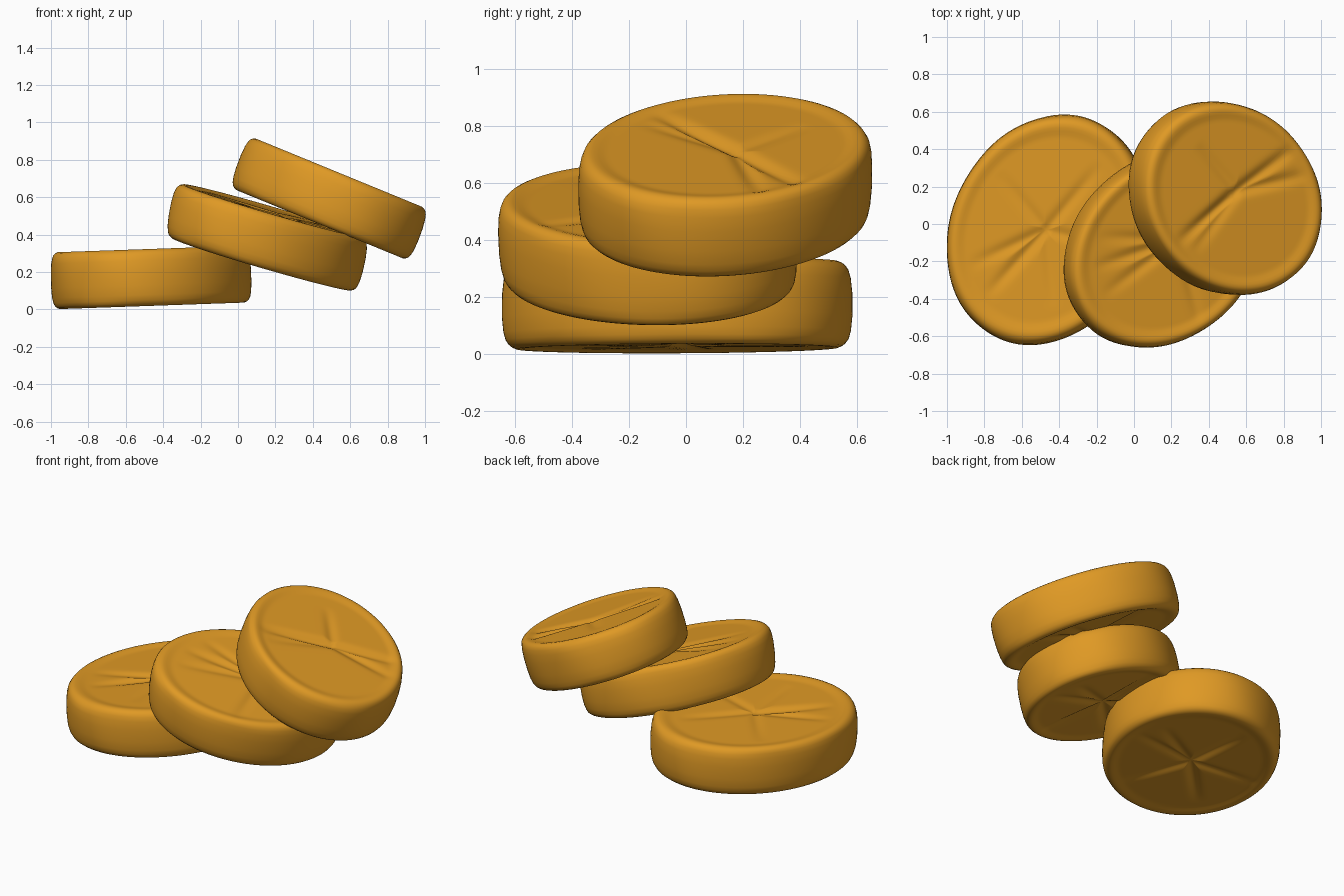
import bpy, bmesh, math
from mathutils import Matrix, Vector

if "Cube" in bpy.data.objects:
    bpy.data.objects.remove(bpy.data.objects["Cube"])

ochre = bpy.data.materials.new("ochre")
ochre.diffuse_color = (0.74, 0.32, 0.018, 1)
ochre.use_nodes = True
ochre.node_tree.nodes["Principled BSDF"].inputs["Base Color"].default_value = ochre.diffuse_color

SEG = 160


def seg_dist(p, a, b):
    """Distance from p to segment ab, and position along it (0..1)."""
    d = b - a
    t = max(0.0, min(1.0, (p - a).dot(d) / d.length_squared))
    return (p - a - d * t).length, t


def crease_height(p, hub, creases):
    """Soft folds running from the hub; the deepest fold wins."""
    z = 0.0
    for ang, length, depth in creases:
        a = math.radians(ang)
        end = hub + Vector((math.cos(a), math.sin(a))) * length
        dist, t = seg_dist(p, hub, end)
        z = min(z, -depth * (1 - t ** 3) * math.exp(-(dist / 0.032) ** 2))
    return z


def rounded_disc(name, loc, a, b, spin, h, tilt_x, tilt_y, shear, hub, top, bottom):
    """Elliptical slab with soft edges, a slight rim and creased faces."""
    half = [(i / 30 * 0.80, h - 0.009) for i in range(1, 31)]
    half += [(0.83, h - 0.007), (0.86, h - 0.003), (0.89, h), (0.92, h), (0.945, h - 0.006),
             (0.965, h - 0.016), (0.98, h - 0.032), (0.992, h - 0.06)]
    prof = half + [(1.0, h * 0.25), (1.0, -h * 0.25)]
    prof += [(r, -z) for r, z in reversed(half)]
    spin = math.radians(spin)
    cs, sn = math.cos(spin), math.sin(spin)
    bm = bmesh.new()

    def add(r, z, ang):
        x, y = a * r * math.cos(ang), b * r * math.sin(ang)
        p = Vector((x * cs - y * sn, x * sn + y * cs))
        inner = max(0.0, min(1.0, (0.92 - r) / 0.15))
        if z > 0:
            z += inner * crease_height(p, hub, top)
        else:
            z -= inner * crease_height(p, Vector((0, 0)), bottom)
        # gentle hand-made unevenness on the side wall
        if r > 0.97:
            p *= 1 + 0.005 * math.sin(5 * ang + 9 * z) * math.sin(3 * ang + 1)
        return bm.verts.new((p.x + shear * z, p.y, z))

    rings = [[add(r, z, 2 * math.pi * i / SEG) for i in range(SEG)] for r, z in prof]
    for r0, r1 in zip(rings, rings[1:]):
        for i in range(SEG):
            j = (i + 1) % SEG
            bm.faces.new((r0[i], r1[i], r1[j], r0[j]))
    # close both centres
    for ring, flip in ((rings[0], False), (rings[-1], True)):
        co = sum((v.co for v in ring), Vector()) / SEG
        c = bm.verts.new(co)
        for i in range(SEG):
            j = (i + 1) % SEG
            bm.faces.new((c, ring[j], ring[i]) if flip else (c, ring[i], ring[j]))
    bmesh.ops.recalc_face_normals(bm, faces=bm.faces)
    for f in bm.faces:
        f.smooth = True
    me = bpy.data.meshes.new(name)
    bm.to_mesh(me)
    bm.free()
    me.materials.append(ochre)
    ob = bpy.data.objects.new(name, me)
    bpy.context.collection.objects.link(ob)
    ob.matrix_world = (Matrix.Translation(loc)
                       @ Matrix.Rotation(math.radians(tilt_x), 4, 'X')
                       @ Matrix.Rotation(math.radians(tilt_y), 4, 'Y'))
    return ob


under = [(5, 0.45, 0.016), (28, 0.42, 0.014), (95, 0.46, 0.018),
         (170, 0.45, 0.016), (225, 0.45, 0.018), (290, 0.46, 0.016)]

# lowest disc, nearly flat
rounded_disc("lower_disc", (-0.465, -0.031, 0.171), 0.634, 0.513, 64.7, 0.152, 0, -2, 0,
             Vector((0, 0)),
             [(205, 0.46, 0.014), (228, 0.48, 0.018), (50, 0.46, 0.012),
              (130, 0.40, 0.008), (345, 0.44, 0.010), (275, 0.42, 0.007)], under)

# middle disc leaning on the lower one
rounded_disc("middle_disc", (0.155, -0.135, 0.385), 0.581, 0.479, 39.6, 0.146, 2.5, 16.7,
             -0.09, Vector((0.06, 0.06)),
             [(178, 0.46, 0.012), (197, 0.50, 0.016), (215, 0.52, 0.012),
              (285, 0.52, 0.012), (60, 0.38, 0.012), (20, 0.42, 0.010)], under)

# top disc leaning on the middle one
rounded_disc("upper_disc", (0.488, 0.138, 0.593), 0.555, 0.485, -42, 0.147, 0, 22.3,
             -0.03, Vector((0.02, 0.04)),
             [(35, 0.46, 0.020), (12, 0.44, 0.018), (133, 0.34, 0.010),
              (219, 0.46, 0.024), (232, 0.42, 0.012)], under)
